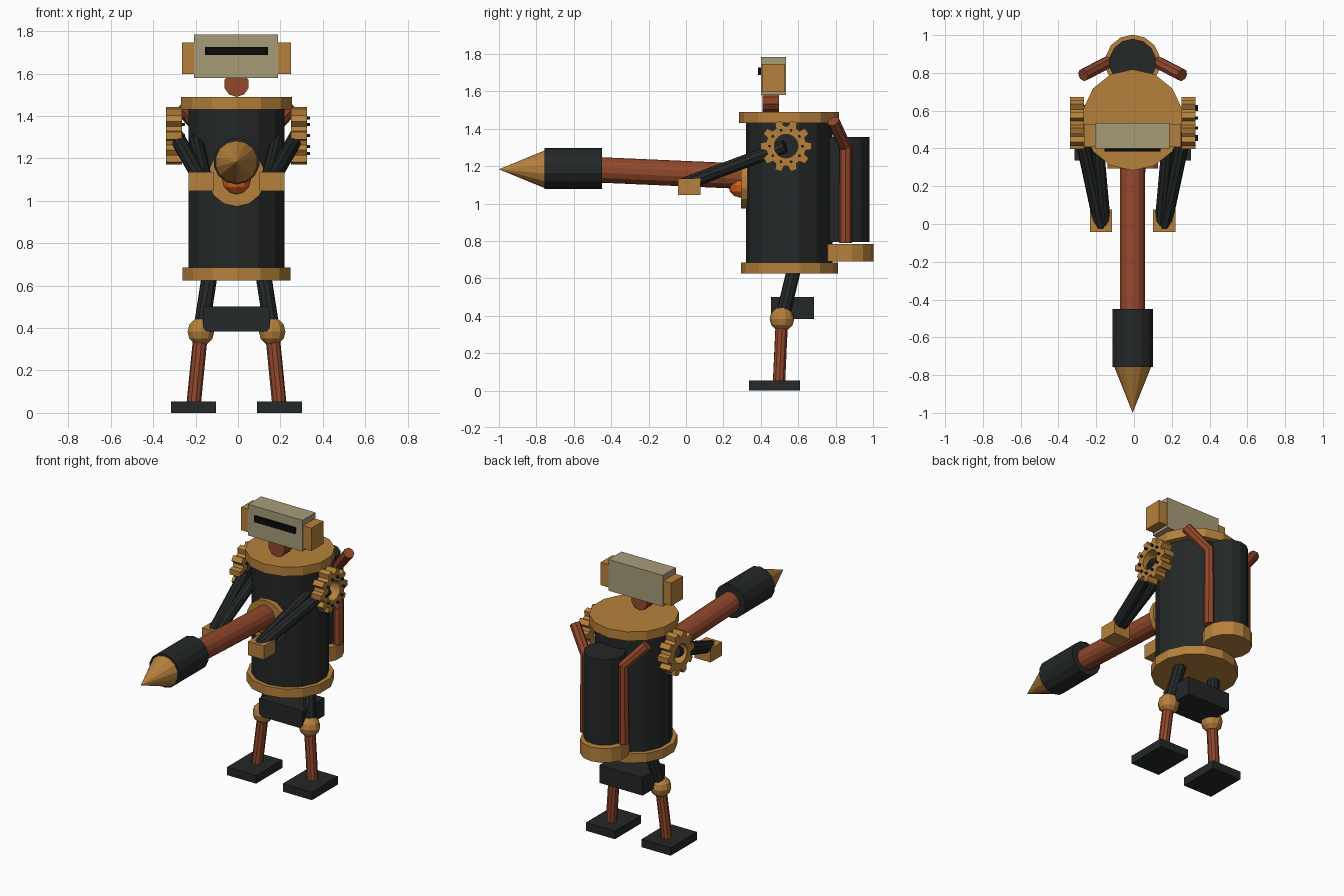
import bpy, bmesh
from math import sin, cos, pi
from mathutils import Vector, Matrix

cube = bpy.data.objects.get("Cube")
if cube:
    bpy.data.objects.remove(cube, do_unlink=True)

CX = -0.007  # mirror plane of the figure


def material(name, *rgb):
    m = bpy.data.materials.new(name)
    m.use_nodes = True
    m.diffuse_color = (*rgb, 1)
    m.node_tree.nodes["Principled BSDF"].inputs["Base Color"].default_value = (*rgb, 1)
    return m


BRASS = material("brass", .47, .22, .045)
COPPER = material("copper", .29, .065, .025)
IRON = material("dark_iron", .018, .021, .021)
PLATE = material("pale_plate", .39, .33, .19)
GLOW = material("orange_glow", .75, .13, .012)
BLACK = material("black", .003, .003, .003)


def finish(name, bm, mat):
    bmesh.ops.recalc_face_normals(bm, faces=bm.faces)
    mesh = bpy.data.meshes.new(name)
    bm.to_mesh(mesh)
    bm.free()
    mesh.materials.append(mat)
    obj = bpy.data.objects.new(name, mesh)
    bpy.context.collection.objects.link(obj)
    return obj


def box(name, center, size, mat):
    bm = bmesh.new()
    place = Matrix.Translation(center) @ Matrix.Diagonal((*size, 1))
    bmesh.ops.create_cube(bm, size=1, matrix=place)
    return finish(name, bm, mat)


def rod(name, a, b, r, mat, sides=14, r_end=None):
    a, b = Vector(a), Vector(b)
    d = b - a
    turn = Vector((0, 0, 1)).rotation_difference(d).to_matrix().to_4x4()
    bm = bmesh.new()
    bmesh.ops.create_cone(bm, cap_ends=True, segments=sides, radius1=r,
                          radius2=r if r_end is None else r_end, depth=d.length,
                          matrix=Matrix.Translation((a + b) / 2) @ turn)
    bmesh.ops.remove_doubles(bm, verts=bm.verts, dist=1e-5)
    return finish(name, bm, mat)


def ball(name, center, r, mat):
    bm = bmesh.new()
    bmesh.ops.create_uvsphere(bm, u_segments=10, v_segments=6, radius=r,
                              matrix=Matrix.Translation(center))
    return finish(name, bm, mat)


def drum(name, y, z0, z1, r, mat):
    return rod(name, (CX, y, z0), (CX, y, z1), r, mat)


def pipe(name, points, r, mat):
    curve = bpy.data.curves.new(name, 'CURVE')
    curve.dimensions = '3D'
    curve.bevel_depth, curve.bevel_resolution = r, 2
    curve.use_fill_caps = True
    spline = curve.splines.new('POLY')
    spline.points.add(len(points) - 1)
    for p, co in zip(spline.points, points):
        p.co = (*co, 1)
    spline.use_smooth = False
    curve.materials.append(mat)
    obj = bpy.data.objects.new(name, curve)
    bpy.context.collection.objects.link(obj)
    bpy.ops.object.select_all(action='DESELECT')
    obj.select_set(True)
    bpy.context.view_layer.objects.active = obj
    bpy.ops.object.convert(target='MESH')


def gear(name, x0, x1, y, z, hole, root, tip, teeth, mat):
    # toothed ring built from quads between an outer and an inner outline
    bm = bmesh.new()
    rings = []
    count = teeth * 4
    for x in (x0, x1):
        outer, inner = [], []
        for i in range(count):
            step = 2 * pi / teeth
            shift = (-.34, -.2, .2, .34)[i % 4]
            a = (i // 4 + shift) * step
            r = tip if i % 4 in (1, 2) else root
            outer.append(bm.verts.new((x, y + r * cos(a), z + r * sin(a))))
            inner.append(bm.verts.new((x, y + hole * cos(a), z + hole * sin(a))))
        rings.append((outer, inner))
    (o0, i0), (o1, i1) = rings
    for p, q in ((o0, o1), (o1, i1), (i1, i0), (i0, o0)):
        for k in range(count):
            n = (k + 1) % count
            bm.faces.new((p[k], p[n], q[n], q[k]))
    return finish(name, bm, mat)


# Boiler body
drum("body", .552, .65, 1.46, .232, IRON)
drum("bottom_flange", .553, .625, .685, .26, BRASS)
drum("top_flange", .551, 1.43, 1.49, .268, BRASS)

# Head
rod("neck", (CX, .41, 1.55), (CX, .497, 1.55), .06, COPPER, 10)
box("head", (CX - .002, .468, 1.682), (.395, .135, .205), PLATE)
box("ears", (CX, .468, 1.672), (.513, .123, .15), BRASS)
box("visor", (CX, .405, 1.707), (.296, .04, .038), BLACK)

# Cannon with glowing joint
rod("cannon_mount", (CX, .295, 1.11), (CX, .33, 1.11), .137, BRASS)
ball("cannon_joint", (CX, .295, 1.1), .07, GLOW)
rod("cannon_barrel", (CX, .33, 1.145), (CX, -.47, 1.18), .068, COPPER)
rod("cannon_muzzle", (CX, -.45, 1.187), (CX, -.757, 1.187), .11, IRON)
rod("cannon_tip", (CX, -.757, 1.183), (CX, -1, 1.183), .1, BRASS, r_end=0)

# Tank on the back
drum("tank", .855, .795, 1.356, .125, IRON)
drum("tank_base", .855, .69, .783, .147, BRASS)

# Hips
box("hips", (CX, .57, .442), (.315, .23, .117), IRON)

for side, s in (("right", -1), ("left", 1)):
    def at(x, y, z):
        return (CX + s * x, y, z)

    # Exhaust pipe beside the tank
    pipe(side + "_exhaust", [at(.138, .853, .79), at(.138, .853, 1.3),
                             at(.262, .788, 1.44)], .034, COPPER)

    # Shoulder gear with bolts on its +x face
    gx = CX + s * .295
    gear(side + "_shoulder_gear", gx - .037, gx + .037, .535, 1.307,
         .063, .108, .138, 10, BRASS)
    for i in range(10):
        a = 2 * pi * i / 10
        y, z = .535 + .088 * cos(a), 1.307 + .088 * sin(a)
        rod(f"{side}_gear_bolt_{i + 1}", (gx + .03, y, z), (gx + .051, y, z),
            .008, IRON, 6)

    # Arm rods and hand
    rod(side + "_outer_arm", at(.285, .53, 1.305), at(.167, -.02, 1.1), .037, IRON, 10)
    rod(side + "_inner_arm", at(.19, .46, 1.28), at(.148, -.01, 1.1), .034, IRON, 10)
    box(side + "_hand", at(.167, .018, 1.09), (.117, .12, .09), BRASS)

    # Leg
    rod(side + "_thigh", at(.125, .58, .66), at(.168, .513, .383), .038, IRON, 10)
    ball(side + "_knee", at(.168, .513, .383), .066, BRASS)
    rod(side + "_shin", at(.168, .513, .383), at(.202, .497, .04), .034, COPPER, 10)
    box(side + "_foot", at(.203, .473, .0265), (.211, .272, .053), IRON)
